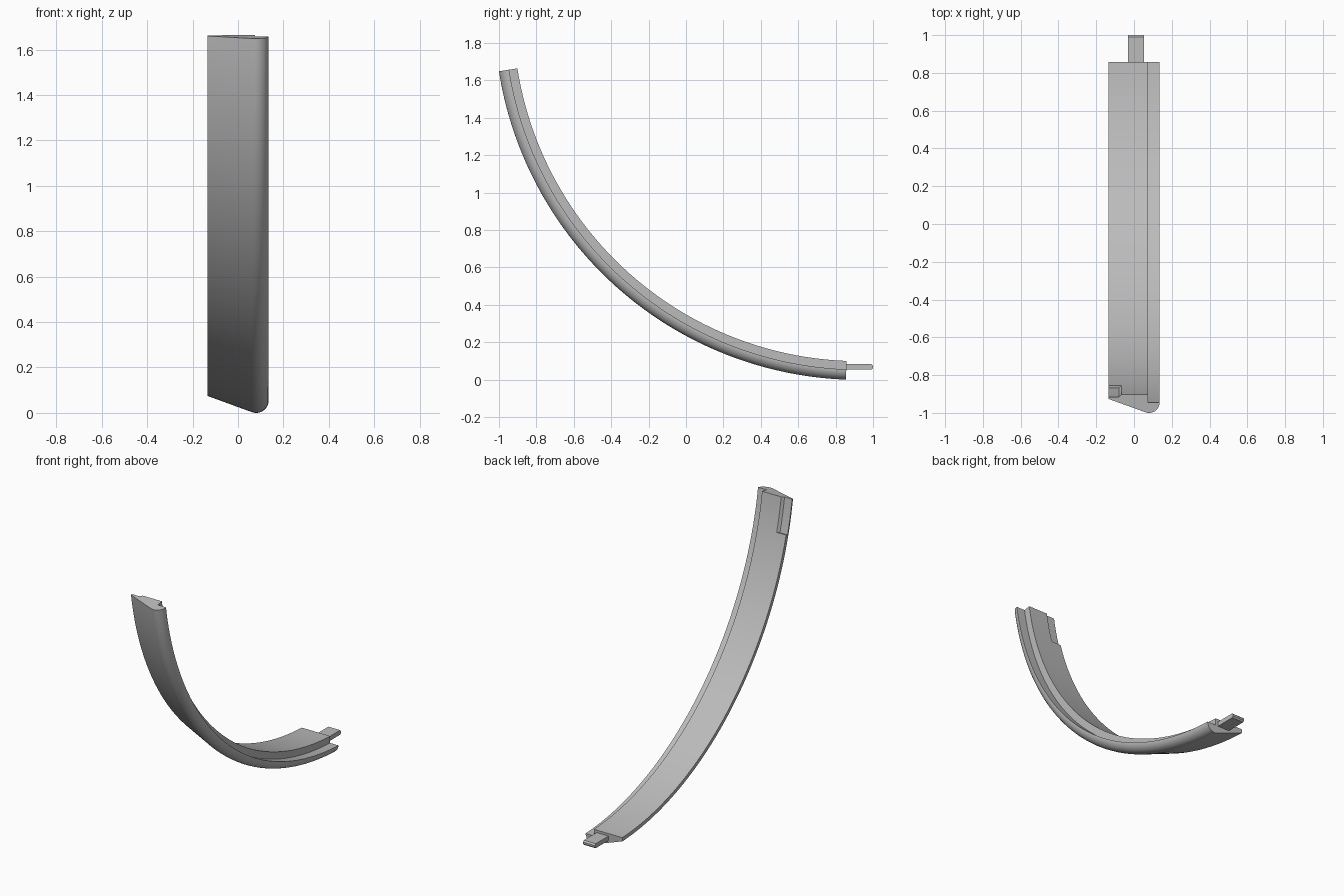
import bpy, bmesh
from math import sin, cos, radians

cube = bpy.data.objects.get("Cube")
if cube:
    bpy.data.objects.remove(cube, do_unlink=True)

grey = bpy.data.materials.new("plain grey")
grey.use_nodes = True
colour = (0.5, 0.5, 0.5, 1)
grey.diffuse_color = colour
grey.node_tree.nodes["Principled BSDF"].inputs["Base Color"].default_value = colour

RADIUS, CENTRE_Y, CENTRE_Z = 1.954, 0.93, 1.9525
TOP, RECESS_END, BOTTOM = 8.95, 15.8, 87.8   # sweep angles in degrees


def finish(name, bm):
    bmesh.ops.recalc_face_normals(bm, faces=bm.faces)
    mesh = bpy.data.meshes.new(name)
    bm.to_mesh(mesh)
    bm.free()
    mesh.materials.append(grey)
    obj = bpy.data.objects.new(name, mesh)
    bpy.context.collection.objects.link(obj)
    return obj


def section(floor):
    """Cross-section as (x, depth from the outer face); floor sets the corner recess."""
    pts = [(-0.135, 0.075)]
    for i in range(13):                       # rounded outer rim
        a = radians(250 + 110 * i / 12)
        pts.append((0.08 + 0.055 * cos(a), 0.055 + 0.055 * sin(a)))
    pts += [(0.074, 0.055), (0.074, 0.1),     # step up to the inner face
            (-0.066, 0.1), (-0.08, floor), (-0.135, floor)]
    return pts


def ring(bm, angle, pts):
    a = radians(angle)
    return [bm.verts.new((x, CENTRE_Y - (RADIUS - d) * cos(a),
                          CENTRE_Z - (RADIUS - d) * sin(a))) for x, d in pts]


# Curved strip: recessed section at the top, full section below it
bm = bmesh.new()
stations = [(TOP + (RECESS_END - TOP) * i / 6, 0.085) for i in range(7)]
stations += [(RECESS_END + (BOTTOM - RECESS_END) * i / 64, 0.1) for i in range(65)]
rings = [ring(bm, a, section(f)) for a, f in stations]
for r, s in zip(rings, rings[1:]):
    for i in range(len(r)):
        j = (i + 1) % len(r)
        bm.faces.new((r[i], r[j], s[j], s[i]))
bm.faces.new(rings[0])
bm.faces.new(rings[-1])
bmesh.ops.remove_doubles(bm, verts=bm.verts, dist=0.0001)
bmesh.ops.dissolve_degenerate(bm, edges=bm.edges, dist=0.0001)
strip = finish("curved_strip", bm)
bpy.context.view_layer.objects.active = strip
strip.select_set(True)
bpy.ops.object.shade_smooth_by_angle(angle=radians(25))
strip.select_set(False)

# Tongue on the lower end, with a chamfered tip
bm = bmesh.new()
bmesh.ops.create_cube(bm, size=1)
for v in bm.verts:
    v.co.x = 0.0105 + v.co.x * 0.087
    v.co.y = 0.92 + v.co.y * 0.16
    v.co.z = 0.068 + v.co.z * 0.03
tip = [e for e in bm.edges if all(v.co.y > 0.99 for v in e.verts)
       and abs(e.verts[0].co.z - e.verts[1].co.z) < 0.001]
bmesh.ops.bevel(bm, geom=tip, offset=0.009, segments=1, affect='EDGES')
finish("end_tongue", bm)
